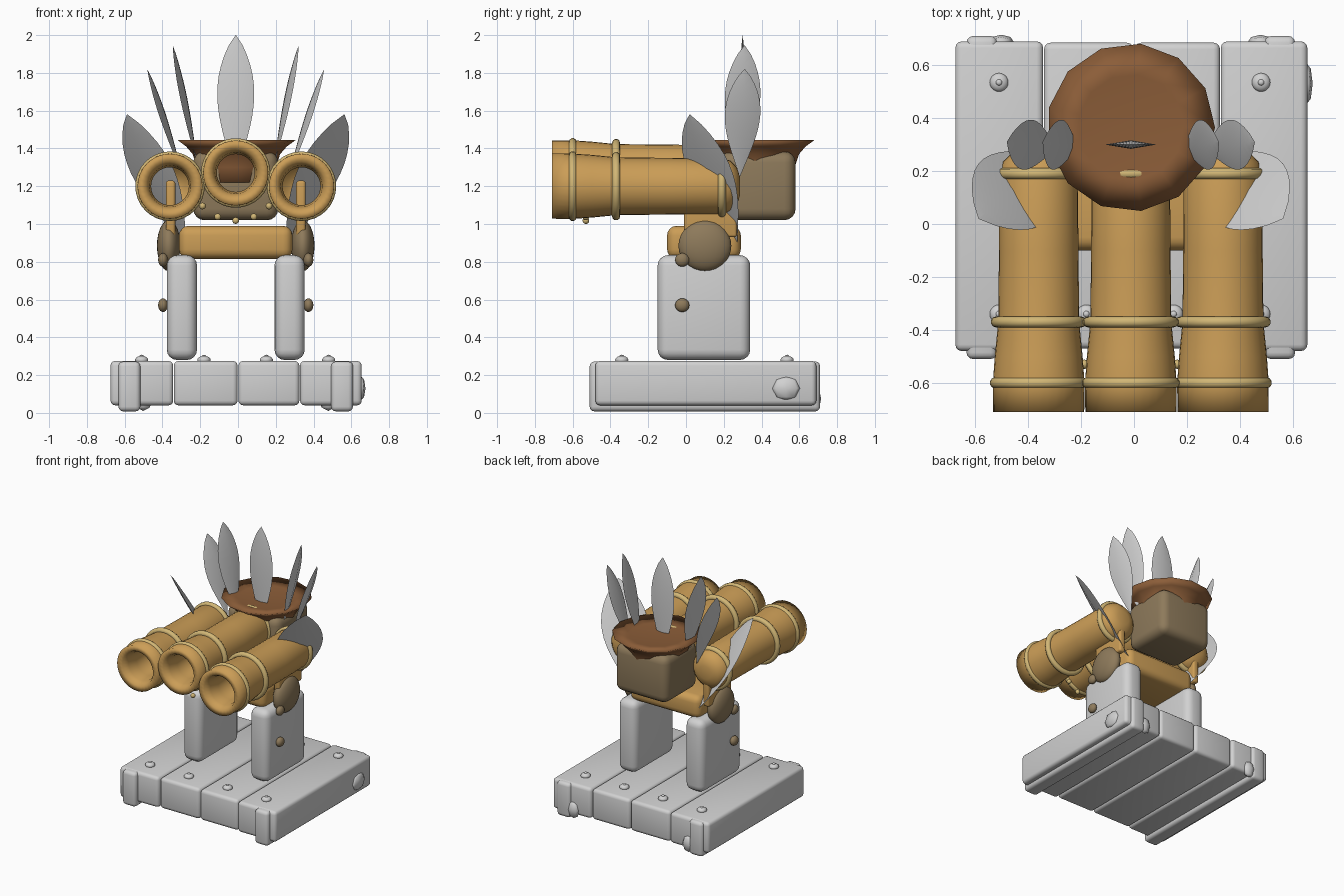
import bpy, bmesh
from math import pi, sin, cos, radians
from mathutils import Vector, Matrix

cube = bpy.data.objects.get("Cube")
if cube:
    bpy.data.objects.remove(cube, do_unlink=True)

CX = -0.012  # centre line of the upper assembly


def material(name, rgb):
    m = bpy.data.materials.new(name)
    m.use_nodes = True
    m.diffuse_color = (*rgb, 1)
    m.node_tree.nodes["Principled BSDF"].inputs["Base Color"].default_value = (*rgb, 1)
    return m


GREY = material("pale_grey", (0.64, 0.64, 0.64))
OCHRE = material("ochre", (0.60, 0.34, 0.095))
TAN = material("light_tan", (0.64, 0.47, 0.18))
STONE = material("drab_brown", (0.27, 0.195, 0.105))
BROWN = material("dark_brown", (0.26, 0.11, 0.04))


def finish(bm, name, mat, sharp=None):
    bmesh.ops.recalc_face_normals(bm, faces=bm.faces)
    for f in bm.faces:
        f.smooth = True
    me = bpy.data.meshes.new(name)
    bm.to_mesh(me)
    bm.free()
    me.materials.append(mat)
    if sharp:
        me.set_sharp_from_angle(angle=radians(sharp))
    ob = bpy.data.objects.new(name, me)
    bpy.context.collection.objects.link(ob)
    return ob


def box(name, mat, x, y, z, bevel, segments=3):
    """Rounded box from (min, max) ranges."""
    bm = bmesh.new()
    bmesh.ops.create_cube(bm, size=1)
    for v in bm.verts:
        v.co = Vector(r[0] + (c + 0.5) * (r[1] - r[0]) for r, c in zip((x, y, z), v.co))
    bmesh.ops.bevel(bm, geom=bm.edges[:], offset=bevel, segments=segments,
                    profile=0.5, affect='EDGES')
    return finish(bm, name, mat, 40)


def ball(name, mat, centre, size, segments=20):
    bm = bmesh.new()
    bmesh.ops.create_uvsphere(bm, u_segments=segments, v_segments=segments // 2, radius=1)
    bm.transform(Matrix.Translation(centre) @ Matrix.Diagonal((*size, 1)))
    return finish(bm, name, mat)


def lathe(name, mat, profile, origin, along_y=True, sides=32, closed=False):
    """Revolve (position, radius) points about the y or z axis."""
    bm = bmesh.new()
    rings = []
    for p, r in profile:
        ring = []
        for i in range(sides):
            a = 2 * pi * i / sides
            co = (r * cos(a), p, r * sin(a)) if along_y else (r * cos(a), r * sin(a), p)
            ring.append(bm.verts.new(Vector(co) + Vector(origin)))
        rings.append(ring)
    pairs = list(zip(rings, rings[1:]))
    if closed:
        pairs.append((rings[-1], rings[0]))
    for a, b in pairs:
        for i in range(sides):
            j = (i + 1) % sides
            bm.faces.new((a[i], a[j], b[j], b[i]))
    if not closed:
        bm.faces.new(rings[0])
        bm.faces.new(rings[-1])
    return finish(bm, name, mat)


def torus(name, mat, origin, major, minor):
    pts = [(minor * cos(k * pi / 5), major + minor * sin(k * pi / 5)) for k in range(10)]
    return lathe(name, mat, pts, origin, closed=True)


def leaf(name, base, tip, width_dir, half_width, thick=0.016, steps=14):
    """Pointed blade with a diamond cross-section."""
    base, tip = Vector(base), Vector(tip)
    axis = (tip - base).normalized()
    w = Vector(width_dir)
    w = (w - axis * w.dot(axis)).normalized()
    n = axis.cross(w)
    bm = bmesh.new()
    prev = None
    for i in range(steps + 1):
        t = i / steps
        s = max(sin(pi * t ** 1.3), 0.0) ** 0.8 + 0.01
        c = base.lerp(tip, t)
        ring = [bm.verts.new(c + d) for d in (w * half_width * s, n * thick * s,
                                              -w * half_width * s, -n * thick * s)]
        if prev:
            for k in range(4):
                m = (k + 1) % 4
                bm.faces.new((prev[k], prev[m], ring[m], ring[k]))
        else:
            bm.faces.new(ring)
        prev = ring
    bm.faces.new(prev)
    return finish(bm, name, GREY, 60)


# Plank platform
for i, xr in enumerate(((-0.675, -0.343), (-0.34, -0.002), (0.002, 0.325), (0.328, 0.655))):
    outer = i in (0, 3)
    box(f"plank_{i + 1}", GREY, xr, (-0.48, 0.69) if outer else (-0.47, 0.685),
        (0.04, 0.275), 0.025)
    for y in (-0.34, 0.535):
        x = -0.51 + 0.33 * i
        ball("plank_bolt", GREY, (x, y, 0.28), (0.035, 0.035, 0.022))
        ball("bolt_tip", GREY, (x, y, 0.3), (0.012, 0.012, 0.008), 12)

# Runners through the outer planks, and rough chips of wood
for s in (-1, 1):
    c = CX + s * 0.563
    box("runner", GREY, (c - 0.058, c + 0.058), (-0.51, 0.71), (0.008, 0.272), 0.025)
    ball("end_chip", GREY, (CX + s * 0.49, 0.685, 0.075), (0.05, 0.03, 0.065), 8)
ball("side_chip", GREY, (0.65, 0.53, 0.13), (0.025, 0.08, 0.065), 8)

# Legs, hip discs, studs and barrel brackets
for s in (-1, 1):
    c = CX + s * 0.285
    box("leg", GREY, (c - 0.08, c + 0.08), (-0.15, 0.34), (0.28, 0.835), 0.055, 4)
    ball("hip_disc", STONE, (CX + s * 0.355, 0.1, 0.885), (0.062, 0.14, 0.135), 28)
    for z in (0.57, 0.81):
        ball("leg_stud", STONE, (CX + s * 0.385, -0.02, z), (0.026, 0.038, 0.036))
    c = CX + s * 0.345
    box("barrel_bracket", OCHRE, (c - 0.025, c + 0.025), (-0.01, 0.27), (0.93, 1.23), 0.015)
box("crossbar", OCHRE, (CX - 0.3, CX + 0.3), (-0.1, 0.29), (0.815, 0.99), 0.05, 4)

# Three hollow barrels with rings
barrel = [(0.285, 0.05), (0.27, 0.1), (0.235, 0.135), (0.19, 0.148), (-0.1, 0.15),
          (-0.37, 0.153), (-0.5, 0.166), (-0.6, 0.173), (-0.71, 0.172), (-0.705, 0.13),
          (-0.66, 0.11), (-0.58, 0.1), (0.25, 0.1)]
for name, x, z in (("right", CX - 0.348, 1.2), ("middle", CX, 1.27), ("left", CX + 0.348, 1.2)):
    lathe(f"{name}_barrel", OCHRE, barrel, (x, 0, z))
    for y, r in ((-0.6, 0.164), (-0.37, 0.16), (0.19, 0.145)):
        torus(f"{name}_barrel_ring", TAN, (x, y, z), r, 0.021)

# Beads hanging beneath the middle barrel
for a in (-136, -113, -90, -67, -44):
    ball("bead", TAN, (CX + 0.245 * cos(radians(a)), -0.53, 1.27 + 0.252 * sin(radians(a))),
         (0.018, 0.018, 0.018), 12)

# Head block and flared dish
box("head_block", STONE, (CX - 0.225, CX + 0.225), (0.18, 0.58), (1.02, 1.385), 0.06, 4)
lathe("dish", BROWN, [(1.22, 0.205), (1.3, 0.212), (1.37, 0.235), (1.41, 0.27), (1.445, 0.318),
                      (1.43, 0.2), (1.425, 0.04)], (CX, 0.365, 0), along_y=False, sides=13)

# Crown of leaves
leaf("middle_leaf", (CX, 0.3, 1.25), (CX, 0.3, 2.0), (1, 0, 0), 0.097)
for s, side in ((-1, "right"), (1, "left")):
    leaf(f"{side}_inner_leaf", (CX + s * 0.2, 0.285, 1.3), (CX + s * 0.333, 0.31, 1.945),
         (-s * 0.2, 1, 0), 0.095)
    leaf(f"{side}_outer_leaf", (CX + s * 0.28, 0.285, 1.25), (CX + s * 0.468, 0.31, 1.82),
         (-s * 0.2, 1, 0), 0.095)
    leaf(f"{side}_large_leaf", (CX + s * 0.26, 0.27, 0.87), (CX + s * 0.575, 0.02, 1.58),
         (s * 0.7, 0.7, 0), 0.165)
